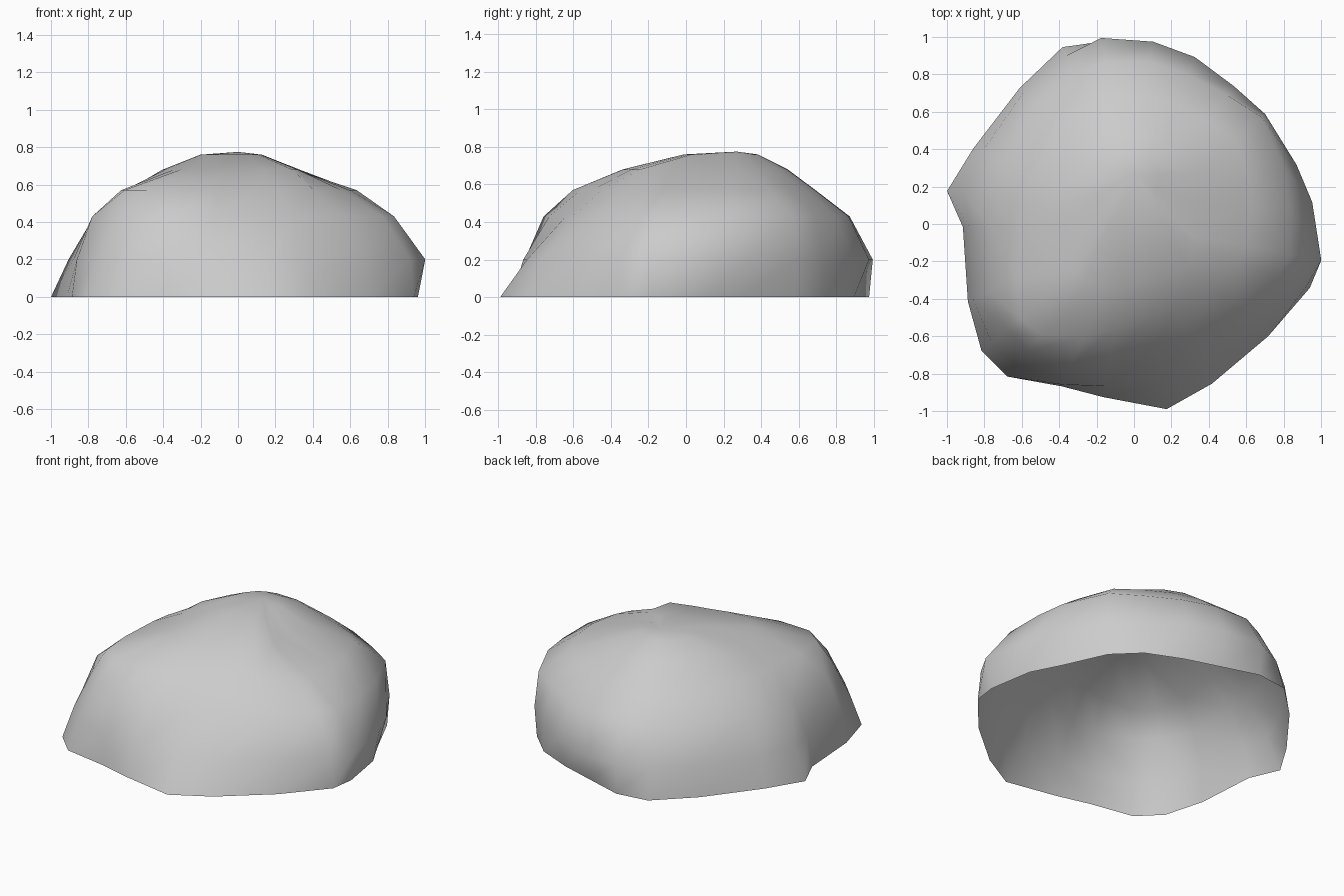
import bpy, bmesh
from math import radians, cos, sin

# Directions of the columns, and the radius of each contour in those directions
ANGLES = [7, 20, 40, 54, 70, 84, 100, 112, 130, 155, 170,
          181, 205, 219.7, 230.3, 246, 260, 280, 296, 320, 340, 349]
CONTOURS = [
    (0.00, [.92, .87, .90, .905, .885, .90, .99, 1.02, .95, .95, 1.015,
            .915, .98, 1.06, 1.06, .95, .94, 1.005, .95, .935, 1.0, .98]),
    (0.20, [.96, .925, .915, .91, .95, .98, 1.01, .97, .92, .90, .92,
            .88, .95, .99, .99, .94, .88, .86, .86, .88, .98, 1.02]),
    (0.43, [.84, .86, .89, .85, .85, .87, .885, .85, .82, .79, .77,
            .77, .86, .88, .88, .83, .74, .65, .67, .74, .82, .85]),
    (0.57, [.64, .66, .70, .68, .68, .69, .70, .67, .64, .60, .60,
            .61, .69, .79, .77, .66, .57, .51, .50, .53, .59, .61]),
    (0.68, [.30, .33, .43, .48, .52, .54, .55, .53, .48, .44, .41,
            .39, .38, .40, .40, .37, .34, .31, .32, .38, .34, .32]),
]
PEAK = (0.0, 0.27, 0.775)

bm = bmesh.new()


def bridge(lower, upper):
    n = len(lower)
    for i in range(n):
        j = (i + 1) % n
        bm.faces.new((lower[i], lower[j], upper[j], upper[i]))


# Stacked contours form the open-bottomed rock shell
rings = []
for z, radii in CONTOURS:
    ring = []
    for a, r in zip(ANGLES, radii):
        a = radians(a)
        ring.append(bm.verts.new((r * cos(a), r * sin(a), z)))
    rings.append(ring)

# Low crown above the last contour
crown = []
for v in rings[-1]:
    p = v.co * 0.45
    crown.append(bm.verts.new((p.x - 0.02, p.y + 0.14, 0.76)))
rings.append(crown)

for lower, upper in zip(rings, rings[1:]):
    bridge(lower, upper)
top = bm.verts.new(PEAK)
for i in range(len(crown)):
    bm.faces.new((crown[i], crown[(i + 1) % len(crown)], top))

for f in bm.faces:
    f.smooth = True
mesh = bpy.data.meshes.new("rock")
bm.to_mesh(mesh)
bm.free()
rock = bpy.data.objects.new("rock", mesh)
bpy.context.collection.objects.link(rock)
